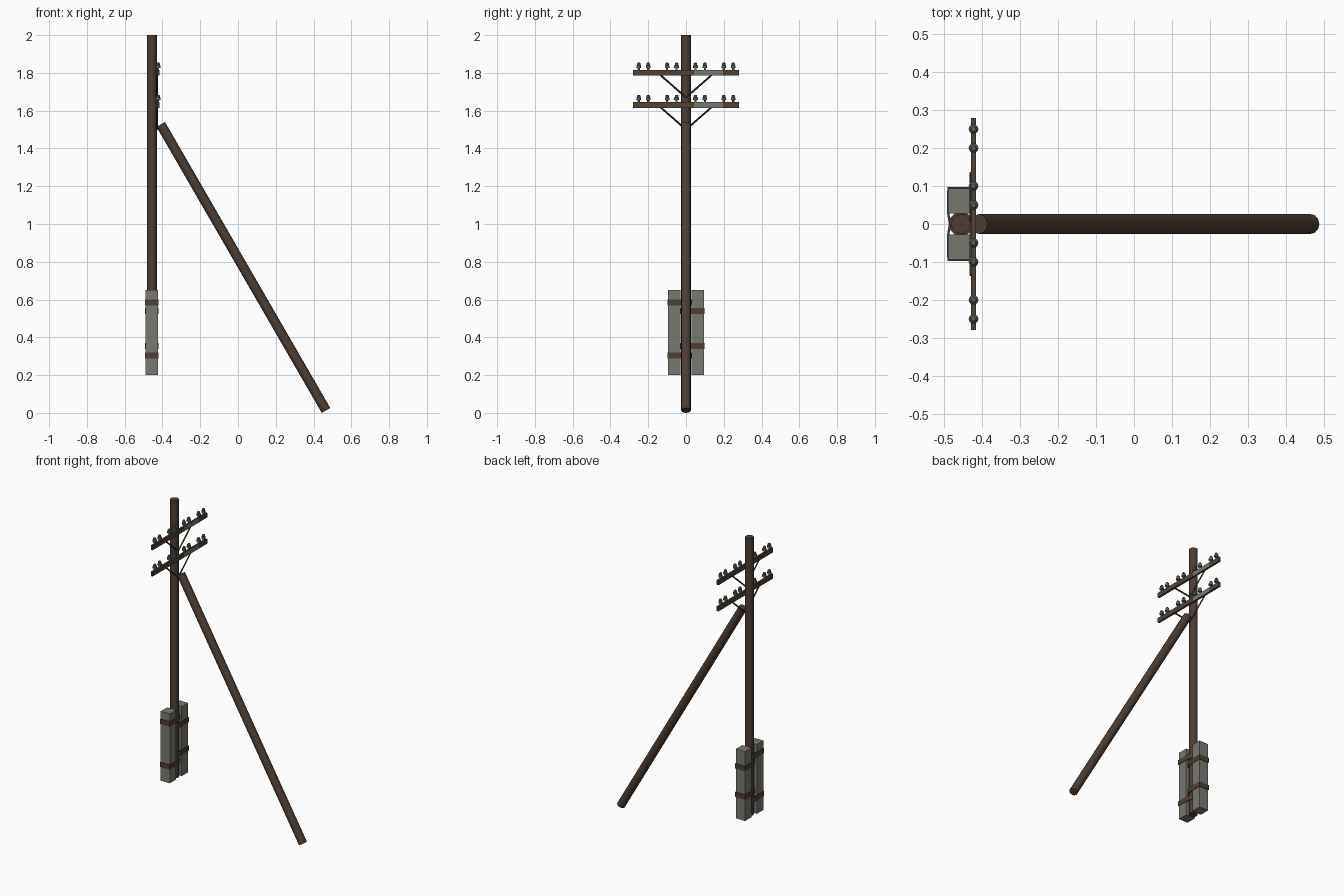
import bpy, bmesh, math
from mathutils import Vector

if "Cube" in bpy.data.objects:
    bpy.data.objects.remove(bpy.data.objects["Cube"], do_unlink=True)


def material(name, rgb):
    m = bpy.data.materials.new(name)
    m.use_nodes = True
    m.diffuse_color = (*rgb, 1)
    m.node_tree.nodes["Principled BSDF"].inputs["Base Color"].default_value = (*rgb, 1)
    return m


wood = material("dark wood", (0.075, 0.048, 0.033))
arm_wood = material("crossarm wood", (0.085, 0.054, 0.036))
concrete = material("concrete grey", (0.19, 0.19, 0.17))
strap_brown = material("strap brown", (0.08, 0.05, 0.034))
ceramic = material("insulator grey", (0.12, 0.125, 0.125))
iron = material("iron brown", (0.055, 0.042, 0.033))

POLE_X, POLE_R = -0.456, 0.026
ARM_X = -0.423


def finish(bm, name, *mats, smooth=False):
    bmesh.ops.recalc_face_normals(bm, faces=bm.faces)
    me = bpy.data.meshes.new(name)
    bm.to_mesh(me)
    bm.free()
    ob = bpy.data.objects.new(name, me)
    bpy.context.collection.objects.link(ob)
    for m in mats:
        me.materials.append(m)
    if smooth:
        bpy.ops.object.select_all(action="DESELECT")
        ob.select_set(True)
        bpy.context.view_layer.objects.active = ob
        bpy.ops.object.shade_smooth_by_angle(angle=math.radians(40))
    return ob


def rod(name, a, b, r, mat, sides=12):
    a, b = Vector(a), Vector(b)
    bm = bmesh.new()
    bmesh.ops.create_cone(bm, cap_ends=True, segments=sides, radius1=r, radius2=r,
                          depth=(b - a).length)
    turn = (b - a).to_track_quat("Z", "Y").to_matrix()
    bmesh.ops.rotate(bm, verts=bm.verts, matrix=turn)
    bmesh.ops.translate(bm, verts=bm.verts, vec=(a + b) / 2)
    return finish(bm, name, mat, smooth=sides > 4)


def box(size, centre):
    bm = bmesh.new()
    bmesh.ops.create_cube(bm, size=1)
    bmesh.ops.scale(bm, verts=bm.verts, vec=size)
    bmesh.ops.translate(bm, verts=bm.verts, vec=centre)
    return bm


def insulator(name, y, z):
    # Lathed pin, flared skirt and rounded cap
    profile = [(0, 0), (0.006, 0), (0.006, 0.01), (0.013, 0.012), (0.013, 0.024),
               (0.009, 0.027), (0.01, 0.034), (0.006, 0.039), (0, 0.039)]
    bm = bmesh.new()
    vs = [bm.verts.new((ARM_X + r, y, z + h)) for r, h in profile]
    es = [bm.edges.new(pair) for pair in zip(vs, vs[1:])]
    bmesh.ops.spin(bm, geom=vs + es, cent=(ARM_X, y, 0), axis=(0, 0, 1),
                   angle=math.tau, steps=10)
    bmesh.ops.remove_doubles(bm, verts=bm.verts, dist=0.0001)
    finish(bm, name, ceramic, smooth=True)


def strap(name, side, z):
    # Band around one footing block and the pole
    path = [(-0.49, 0.096), (-0.424, 0.096), (-0.424, 0.03)]
    path += [(POLE_X + 0.029 * math.cos(t), 0.029 * math.sin(t))
             for t in (-math.pi * k / 6 for k in range(7))]
    path.append((-0.49, 0.03))
    bm = bmesh.new()
    low = [bm.verts.new((x, y * side, z - 0.016)) for x, y in path]
    high = [bm.verts.new((x, y * side, z + 0.016)) for x, y in path]
    n = len(path)
    for i in range(n):
        j = (i + 1) % n
        bm.faces.new((low[i], low[j], high[j], high[i]))
    ob = finish(bm, name, strap_brown)
    mod = ob.modifiers.new("thickness", "SOLIDIFY")
    mod.thickness = 0.006
    mod.offset = 0


# Main pole and leaning prop
rod("main_pole", (POLE_X, 0, 0.2), (POLE_X, 0, 2), POLE_R, wood)
rod("leaning_prop", (0.466, 0, 0.013), (-0.409, 0, 1.527), POLE_R, wood)

# Crossarms with a bare grey stretch on the outer face, insulators and stays
for level, z in (("lower", 1.63), ("upper", 1.8)):
    bm = box((0.013, 0.56, 0.03), (ARM_X, 0, z))
    for cut in (0.042, 0.195):
        bmesh.ops.bisect_plane(bm, geom=bm.verts[:] + bm.edges[:] + bm.faces[:],
                               plane_co=(0, cut, 0), plane_no=(0, 1, 0))
    bm.normal_update()
    for f in bm.faces:
        if f.normal.x > 0.5 and 0.042 < f.calc_center_median().y < 0.195:
            f.material_index = 1
    finish(bm, level + "_crossarm", arm_wood, concrete)
    for side, label in ((1, "back"), (-1, "front")):
        for i, y in enumerate((0.05, 0.1, 0.2, 0.25)):
            insulator(f"{level}_{label}_insulator_{i + 1}", y * side, z + 0.015)
        rod(f"{level}_{label}_stay", (-0.429, 0, z - 0.13),
            (-0.429, 0.135 * side, z - 0.012), 0.005, iron, sides=4)

# Footing blocks and their straps
for side, label, heights in ((1, "back", (0.355, 0.54)), (-1, "front", (0.305, 0.585))):
    bm = box((0.066, 0.066, 0.45), (-0.457, 0.061 * side, 0.425))
    finish(bm, label + "_footing_block", concrete)
    for i, z in enumerate(heights):
        strap(f"{label}_strap_{i + 1}", side, z)
